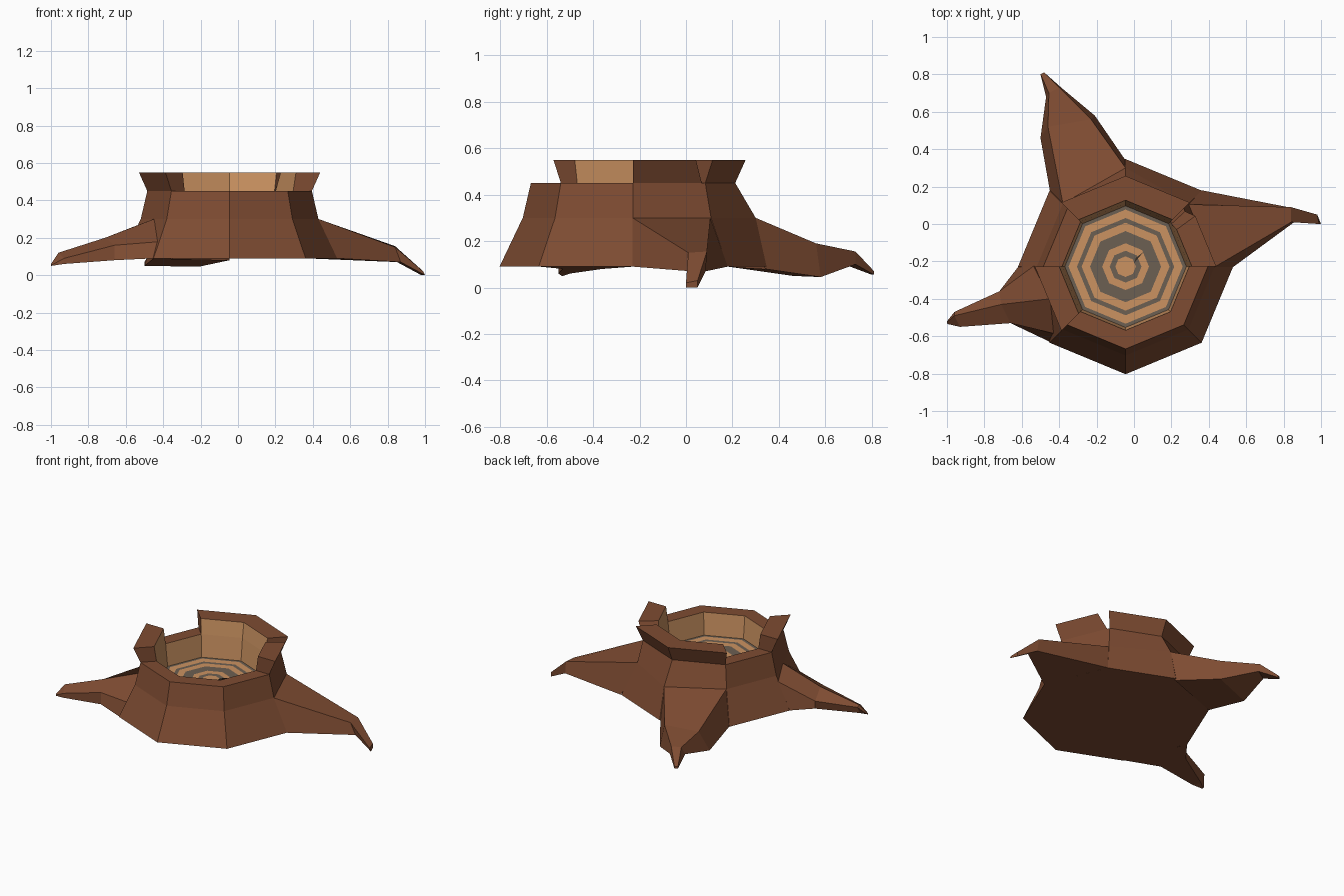
import bpy, bmesh, math

if "Cube" in bpy.data.objects:
    bpy.data.objects.remove(bpy.data.objects["Cube"])

CX, CY = -0.045, -0.228


def material(name, rgb):
    m = bpy.data.materials.new(name)
    m.diffuse_color = (*rgb, 1)
    m.use_nodes = True
    m.node_tree.nodes["Principled BSDF"].inputs["Base Color"].default_value = m.diffuse_color
    return m


BARK = material("bark", (0.21, 0.072, 0.032))
WOOD = material("light_wood", (0.60, 0.29, 0.12))
GREY = material("dark_ring", (0.15, 0.115, 0.084))
CRACK = material("crack", (0.04, 0.03, 0.02))
MATS = [BARK, WOOD, GREY, CRACK]


def loft(name, sections, pick=lambda i, j: 0, start_mat=None, end_mat=None):
    """Skin a row of closed cross-sections; caps are made when a material is given."""
    bm = bmesh.new()
    rows = [[bm.verts.new(p) for p in s] for s in sections]
    n = len(rows[0])
    for i in range(len(rows) - 1):
        for j in range(n):
            k = (j + 1) % n
            f = bm.faces.new((rows[i][j], rows[i][k], rows[i + 1][k], rows[i + 1][j]))
            f.material_index = pick(i, j)
    for row, m in ((rows[0], start_mat), (rows[-1], end_mat)):
        if m is not None:
            bm.faces.new(row).material_index = m
    bmesh.ops.recalc_face_normals(bm, faces=bm.faces)
    me = bpy.data.meshes.new(name)
    bm.to_mesh(me)
    bm.free()
    for m in MATS:
        me.materials.append(m)
    ob = bpy.data.objects.new(name, me)
    bpy.context.collection.objects.link(ob)
    return ob


def polar(r, t, z):
    """Point on the octagon outline; t counts corners, fractions lie along a side."""
    k = math.floor(t)
    a, b = math.radians(45 * k), math.radians(45 * (k + 1))
    f = t - k
    return (CX + r * (math.cos(a) * (1 - f) + math.cos(b) * f),
            CY + r * (math.sin(a) * (1 - f) + math.sin(b) * f), z)


# Trunk: outside, top edge, hollow, then the growth rings on the floor
FLOOR = 0.30
outline = [(0.575, 0.09), (0.475, 0.30), (0.44, 0.45), (0.34, 0.45), (0.325, FLOOR)]
rings = [0.305, 0.26, 0.235, 0.19, 0.125, 0.085, 0.055]
profile = outline + [(r, FLOOR) for r in rings]
sections = [[polar(r, t, z) for t in range(8)] for r, z in profile]
sections[1][2] = (CX, 0.30, 0.30)      # swelling above the back root
row_mats = [0, 0, 0, 1] + [2, 1, 2, 1, 2, 1, 2]
loft("trunk", sections, lambda i, j: row_mats[i], 0, 1)


# Flared broken rim pieces: (corner position at bottom, at top)
def rim(name, stations):
    secs = [[polar(0.44, b, 0.45), polar(0.485, t, 0.55),
             polar(0.355, t, 0.55), polar(0.34, b, 0.45)] for b, t in stations]
    loft(name, secs, lambda i, j: 1 if j == 2 else 0, 0, 0)


rim("rim_right", [(0, 0), (0.95, 0.79)])
rim("rim_back", [(1, 1), (2, 2), (3, 3)])
rim("rim_front_left", [(4, 4), (5, 5)])

# Roots growing out of three trunk sides
loft("root_right", [
    [(.43, -.23, .30), (.29, .105, .30), (.362, .18, .09), (.53, -.23, .09)],
    [(.84, .01, .15), (.84, .09, .155), (.85, .085, .07), (.87, .02, .07)],
    [(.99, 0, .02), (.98, .05, .03), (.98, .05, 0), (1, 0, 0)],
], end_mat=0)

loft("root_back", [
    [(-.045, .30, .30), (-.38, .11, .30), (-.45, .18, .09), (-.045, .34, .08)],
    [(-.23, .56, .19), (-.46, .52, .19), (-.50, .46, .05), (-.21, .58, .045)],
    [(-.40, .73, .155), (-.455, .70, .15), (-.47, .68, .10), (-.39, .73, .10)],
    [(-.48, .81, .07), (-.50, .80, .07), (-.50, .80, .055), (-.48, .81, .055)],
], end_mat=0)

loft("root_left", [
    [(-.53, -.22, .27), (-.45, -.40, .30), (-.41, -.59, .18), (-.45, -.63, .09), (-.62, -.23, .09)],
    [(-.72, -.36, .13), (-.71, -.43, .20), (-.66, -.53, .16), (-.66, -.53, .08), (-.72, -.36, .08)],
    [(-.96, -.47, .11), (-.96, -.49, .12), (-.93, -.55, .09), (-.93, -.55, .06), (-.96, -.50, .06)],
    [(-1, -.52, .055), (-1, -.525, .06), (-.995, -.535, .055), (-.995, -.535, .05), (-1, -.53, .05)],
], end_mat=0)

# Small crack beside the heart of the wood
crack = [(0.0, -0.21), (0.05, -0.15), (0.01, -0.18)]
loft("heart_crack", [[(x, y, FLOOR + d) for x, y in crack] for d in (0, 0.004)],
     lambda i, j: 3, 3, 3)
